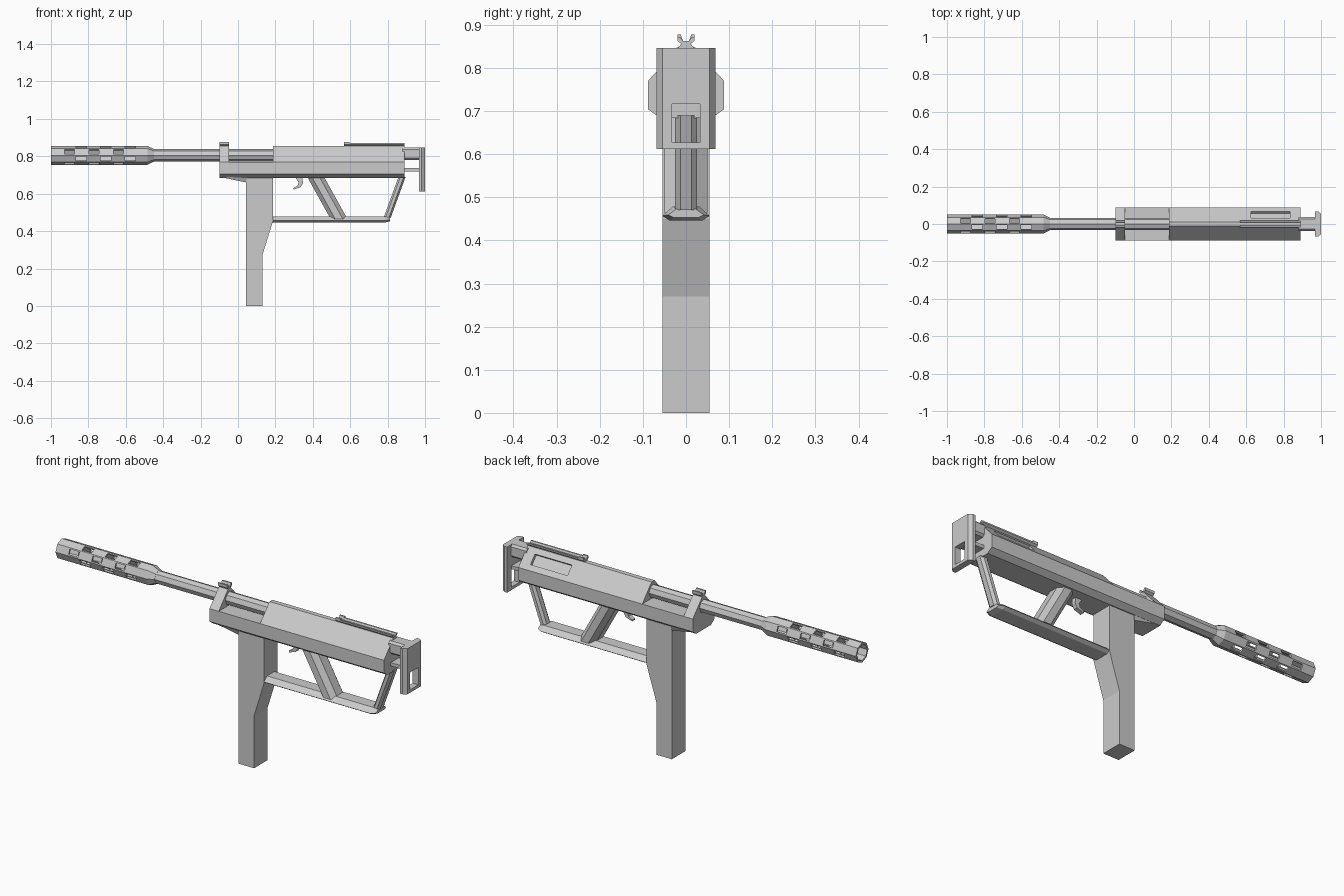
import bpy, bmesh, math
from mathutils import Vector

if "Cube" in bpy.data.objects:
    bpy.data.objects.remove(bpy.data.objects["Cube"])


def loft(name, rings):
    """Closed solid through a list of equal-length rings of points."""
    bm = bmesh.new()
    vs = [[bm.verts.new(p) for p in r] for r in rings]
    n = len(rings[0])
    for a, b in zip(vs, vs[1:]):
        for i in range(n):
            bm.faces.new((a[i], a[(i + 1) % n], b[(i + 1) % n], b[i]))
    bm.faces.new(vs[0])
    bm.faces.new(vs[-1])
    bmesh.ops.recalc_face_normals(bm, faces=bm.faces)
    me = bpy.data.meshes.new(name)
    bm.to_mesh(me)
    bm.free()
    ob = bpy.data.objects.new(name, me)
    bpy.context.collection.objects.link(ob)
    return ob


def along_x(name, yz, x0, x1):
    return loft(name, [[(x, y, z) for y, z in yz] for x in (x0, x1)])


def along_y(name, xz, half):
    return loft(name, [[(x, y, z) for x, z in xz] for y in (-half, half)])


def box(name, x0, x1, y0, y1, z0, z1):
    return along_x(name, [(y0, z0), (y1, z0), (y1, z1), (y0, z1)], x0, x1)


def mirrored(half):
    return half + [(-y, z) for y, z in reversed(half)]


def tube(name, stations, cz=0.805):
    """Octagonal solid along x from (x, radius) stations."""
    ang = [math.tau * i / 8 for i in range(8)]
    return loft(name, [[(x, r * math.cos(a), cz + r * math.sin(a)) for a in ang]
                       for x, r in stations])


def cut(target, cutters):
    for c in cutters:
        c.hide_render = True
        m = target.modifiers.new("cut", "BOOLEAN")
        m.operation, m.solver, m.object = "DIFFERENCE", "EXACT", c
    bpy.context.view_layer.update()
    me = bpy.data.meshes.new_from_object(
        target.evaluated_get(bpy.context.evaluated_depsgraph_get()))
    target.modifiers.clear()
    target.data = me
    for c in cutters:
        bpy.data.objects.remove(c)


def slanted_post(name, top, bottom, half_x, half_y):
    """Post between two (x, z) ends with a chamfered section."""
    cx, cy = half_x * 0.45, half_y * 0.5
    sec = [(half_x, cy), (cx, half_y), (-cx, half_y), (-half_x, cy),
           (-half_x, -cy), (-cx, -half_y), (cx, -half_y), (half_x, -cy)]
    return loft(name, [[(x + u, v, z) for u, v in sec] for x, z in (top, bottom)])


# Barrel and slotted octagonal shroud
tube("barrel", [(-0.5, 0.033), (0.2, 0.033)])
shroud = tube("barrel_shroud", [(-1, 0.051), (-0.485, 0.051), (-0.45, 0.034)])
cutters = [tube("bore_cutter", [(-1.1, 0.041), (-0.5, 0.041)])]
for k in range(8):
    a = math.radians(22.5 + 45 * k)
    out = Vector((0, -math.cos(a), math.sin(a)))
    side = Vector((0, math.sin(a), math.cos(a)))
    for j in range(3):
        x0 = -0.928 + 0.131 * j + 0.0625 * (k % 2)
        rings = []
        for x in (x0, x0 + 0.055):
            c = Vector((x, 0, 0.805))
            rings.append([c + out * r + side * s for r, s in
                          ((0.032, -0.013), (0.032, 0.013), (0.06, 0.013), (0.06, -0.013))])
        cutters.append(loft("slot_cutter", rings))
cut(shroud, cutters)

# Receiver: lower tray, roofed upper housing and front collar
tray = mirrored([(0.06, 0.684), (0.088, 0.704), (0.088, 0.77)])
roof = mirrored([(0.088, 0.77), (0.012, 0.854)])
along_x("lower_receiver", tray, -0.1, 0.89)
upper = along_x("upper_receiver", roof, 0.187, 0.89)
along_x("front_collar", roof, -0.1, -0.048)

# Ejection port recess on the rear slope
n = Vector((0, 0.084, 0.076)).normalized()
t = Vector((0, -0.076, 0.084)).normalized()
rings = [[Vector((x, 0.05, 0.812)) + t * u + n * v for u, v in
          ((-0.027, -0.015), (0.027, -0.015), (0.027, 0.03), (-0.027, 0.03))]
         for x in (0.625, 0.835)]
cut(upper, [loft("port_cutter", rings)])

# Flared sight rail with grooved top, and the sights
flare = mirrored([(0.007, 0.848), (0.008, 0.853), (0.02, 0.863), (0.02, 0.87),
                  (0.012, 0.87), (0.007, 0.862)])
along_x("sight_rail", flare, 0.57, 0.89)
tall = [(y, z + (0.007 if z > 0.865 else 0)) for y, z in flare]
along_x("rear_sight", tall, 0.568, 0.595)
along_x("front_sight", tall, -0.1, -0.048)

# Wedge under the front and the magazine
loft("front_wedge", [[(-0.1, -0.06, 0.69), (-0.1, 0.06, 0.69), (-0.1, 0.075, 0.705), (-0.1, -0.075, 0.705)],
                     [(0.045, -0.055, 0.66), (0.045, 0.055, 0.66), (0.045, 0.06, 0.69), (0.045, -0.06, 0.69)]])
along_y("magazine", [(0.042, 0), (0.13, 0), (0.13, 0.27), (0.186, 0.45),
                     (0.186, 0.69), (0.042, 0.69)], 0.055)

# Lower guard bar with tapered rear end
bar = mirrored([(0.038, 0.446), (0.055, 0.457), (0.03, 0.479)])
tip = [(y * 0.75, 0.463 + (z - 0.463) * 0.6) for y, z in bar]
loft("guard_bar", [[(x, y, z) for y, z in sec]
                   for x, sec in ((0.18, bar), (0.785, bar), (0.812, tip))])

# Grip, rear strut and trigger
slanted_post("grip", (0.415, 0.69), (0.54, 0.465), 0.045, 0.05)
slanted_post("rear_strut", (0.877, 0.69), (0.797, 0.47), 0.019, 0.026)
along_y("trigger", [(0.305, 0.69), (0.345, 0.69), (0.347, 0.655), (0.335, 0.635), (0.298, 0.622),
                    (0.296, 0.63), (0.318, 0.643), (0.324, 0.66)], 0.011)

# Folding butt: mount block, link and chamfered plate with a window
block = mirrored([(0.027, 0.78), (0.037, 0.79), (0.037, 0.836), (0.027, 0.846)])
along_x("butt_mount", block, 0.88, 0.975)
box("butt_link", 0.88, 0.975, -0.033, 0.033, 0.72, 0.737)
plate = loft("butt_plate", [[(x, -h, 0.612), (x, h, 0.612), (x, h, 0.846), (x, -h, 0.846)]
                            for x, h in ((0.968, 0.068), (0.982, 0.068), (1.0, 0.055))])
cut(plate, [box("window_cutter", 0.9, 1.1, -0.033, 0.033, 0.627, 0.716)])
